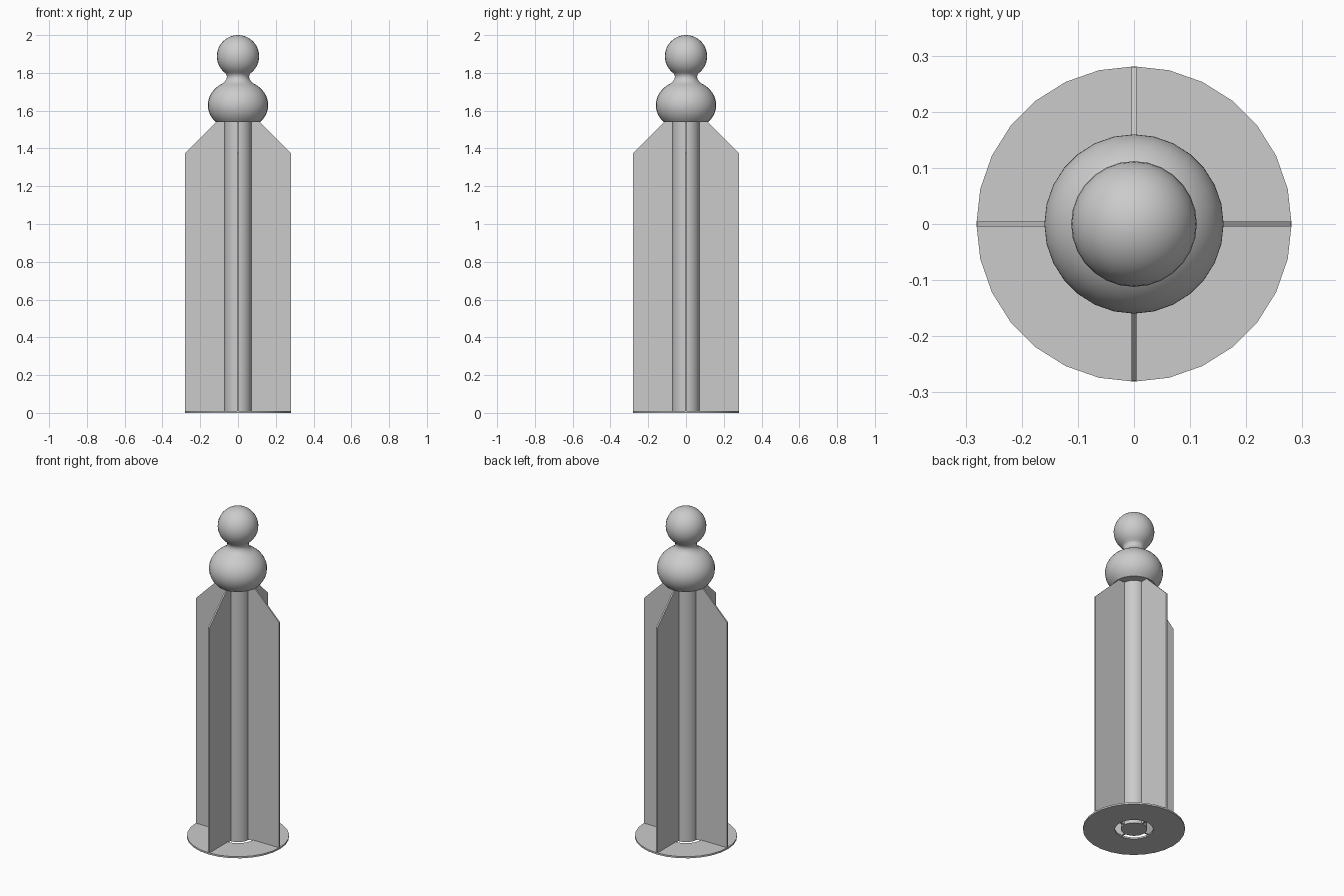
import bpy, bmesh, math
from mathutils import Matrix, Vector

if "Cube" in bpy.data.objects:
    bpy.data.objects.remove(bpy.data.objects["Cube"], do_unlink=True)

SIDES = 28
BASE_T = 0.01

grey = bpy.data.materials.new("light grey")
grey.use_nodes = True
COLOUR = (0.6, 0.6, 0.6, 1)
grey.diffuse_color = COLOUR
grey.node_tree.nodes["Principled BSDF"].inputs["Base Color"].default_value = COLOUR


def finish(name, bm):
    """Turn a bmesh into a smooth-shaded object with sharp edges kept."""
    bmesh.ops.remove_doubles(bm, verts=bm.verts, dist=1e-5)
    bmesh.ops.recalc_face_normals(bm, faces=bm.faces)
    mesh = bpy.data.meshes.new(name)
    bm.to_mesh(mesh)
    bm.free()
    mesh.materials.append(grey)
    obj = bpy.data.objects.new(name, mesh)
    bpy.context.collection.objects.link(obj)
    bpy.ops.object.select_all(action="DESELECT")
    obj.select_set(True)
    bpy.context.view_layer.objects.active = obj
    bpy.ops.object.shade_smooth_by_angle(angle=math.radians(35))
    return obj


def lathe(name, profile, closed=False):
    """Spin (radius, height) points around the z axis."""
    bm = bmesh.new()
    verts = [bm.verts.new((r, 0, z)) for r, z in profile]
    pairs = list(zip(verts, verts[1:]))
    if closed:
        pairs.append((verts[-1], verts[0]))
    edges = [bm.edges.new(p) for p in pairs]
    bmesh.ops.spin(bm, geom=verts + edges, cent=(0, 0, 0), axis=(0, 0, 1),
                   angle=math.tau, steps=SIDES, use_merge=True)
    return finish(name, bm)


def arc(radius, half_height, centre, start, end, steps):
    """Profile points on an ellipse, from one latitude to another."""
    angles = [math.radians(start + (end - start) * i / steps) for i in range(steps + 1)]
    return [(radius * math.cos(a), centre + half_height * math.sin(a)) for a in angles]


# Thin ring at the foot
lathe("base_ring", [(0.105, 0), (0.281, 0), (0.281, BASE_T), (0.105, BASE_T)], closed=True)

# Central rod
lathe("rod", [(0, 0.001), (0.072, 0.001), (0.072, 1.56), (0, 1.56)])

# Turned finial: flat-bottomed bulb, narrow neck and ball
bulb = arc(0.16, 0.133, 1.63, -42, 52, 12)
neck = [(0.082, 1.744), (0.069, 1.755), (0.061, 1.768), (0.059, 1.78), (0.062, 1.792)]
ball = arc(0.112, 0.112, 1.888, -53, 90, 16)
lathe("finial", [(0, bulb[0][1])] + bulb + neck + ball)

# Four upright fins with sloping shoulders
outline = [(0.05, BASE_T / 2), (0.28, BASE_T / 2), (0.28, 1.375), (0.105, 1.55), (0.05, 1.55)]
for i, name in enumerate(("left_fin", "back_fin", "right_fin", "front_fin")):
    bm = bmesh.new()
    face = bm.faces.new([bm.verts.new((x, -0.0045, z)) for x, z in outline])
    side = bmesh.ops.extrude_face_region(bm, geom=[face])
    moved = [v for v in side["geom"] if isinstance(v, bmesh.types.BMVert)]
    bmesh.ops.translate(bm, verts=moved, vec=Vector((0, 0.009, 0)))
    bmesh.ops.rotate(bm, verts=bm.verts, cent=(0, 0, 0),
                     matrix=Matrix.Rotation(i * math.pi / 2, 3, "Z"))
    finish(name, bm)
